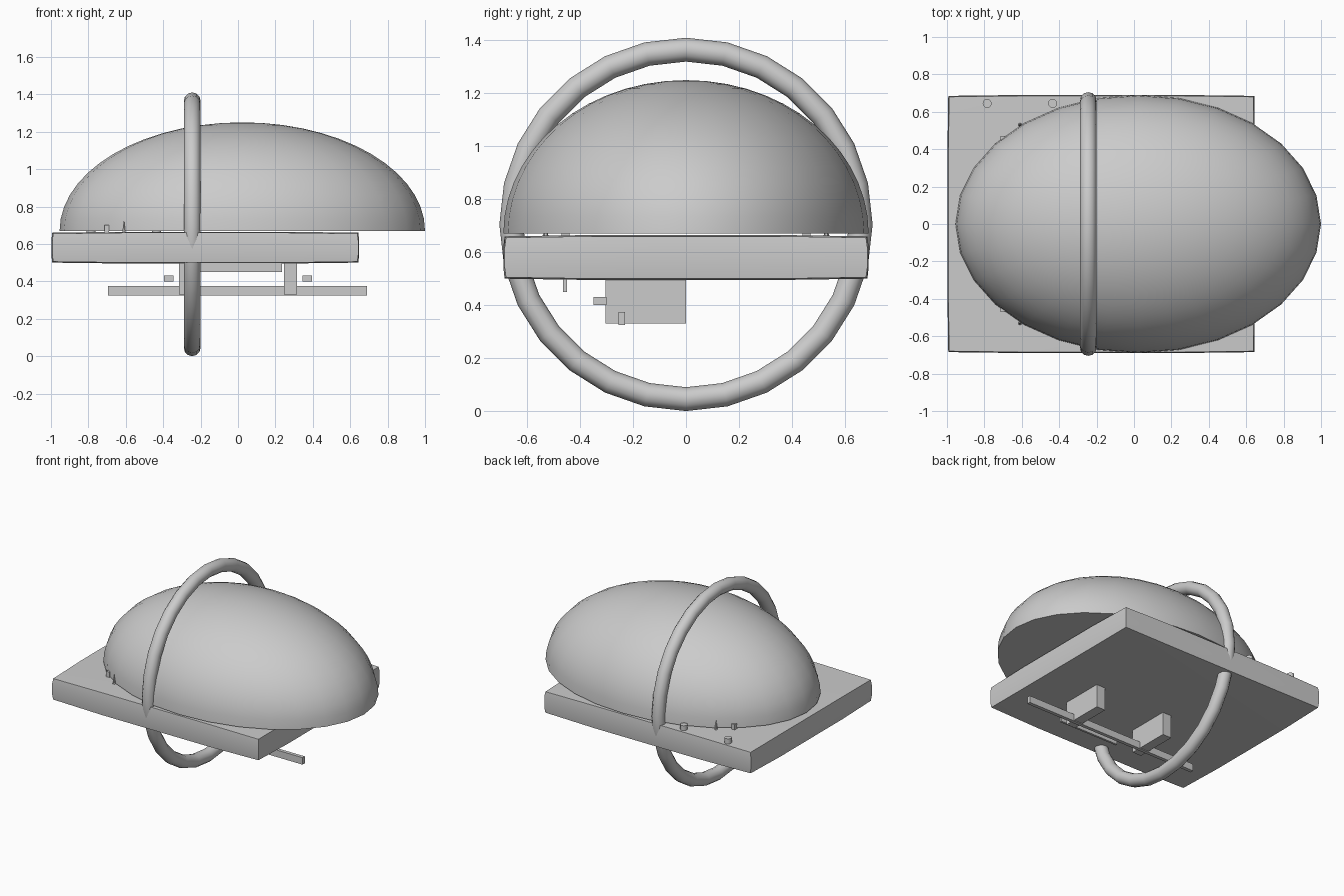
import bpy, bmesh, math
from mathutils import Vector

if "Cube" in bpy.data.objects:
    bpy.data.objects.remove(bpy.data.objects["Cube"])


def finish(bm, name, smooth=False):
    bmesh.ops.recalc_face_normals(bm, faces=bm.faces)
    me = bpy.data.meshes.new(name)
    bm.to_mesh(me)
    bm.free()
    ob = bpy.data.objects.new(name, me)
    bpy.context.collection.objects.link(ob)
    if smooth:
        bpy.ops.object.select_all(action='DESELECT')
        ob.select_set(True)
        bpy.context.view_layer.objects.active = ob
        bpy.ops.object.shade_smooth_by_angle(angle=math.radians(40))
    return ob


def box(name, lo, hi):
    lo, hi = Vector(lo), Vector(hi)
    bm = bmesh.new()
    bmesh.ops.create_cube(bm, size=1)
    bmesh.ops.scale(bm, vec=hi - lo, verts=bm.verts)
    bmesh.ops.translate(bm, vec=(lo + hi) / 2, verts=bm.verts)
    return finish(bm, name)


# Dome: upper half of an ellipsoid, closed underneath
bm = bmesh.new()
bmesh.ops.create_uvsphere(bm, u_segments=28, v_segments=28, radius=1)
bmesh.ops.bisect_plane(bm, geom=bm.verts[:] + bm.edges[:] + bm.faces[:], dist=1e-4,
                       plane_co=(0, 0, 0), plane_no=(0, 0, 1), clear_inner=True)
bmesh.ops.holes_fill(bm, edges=[e for e in bm.edges if e.is_boundary], sides=0)
bmesh.ops.scale(bm, vec=(0.977, 0.69, 0.58), verts=bm.verts)
bmesh.ops.translate(bm, vec=(0.023, 0, 0.67), verts=bm.verts)
finish(bm, "dome", True)

# Slab: box whose faces swell slightly around a flat middle panel
bm = bmesh.new()
bmesh.ops.create_cube(bm, size=2)
for axis in range(3):
    for side in (-0.52, 0.52):
        no = [0, 0, 0]
        no[axis] = 1
        co = [side * n for n in no]
        bmesh.ops.bisect_plane(bm, geom=bm.verts[:] + bm.edges[:] + bm.faces[:],
                               plane_co=co, plane_no=no)
size = Vector((0.813, 0.68, 0.075))
for v in bm.verts:
    inner = [abs(c) < 0.6 for c in v.co]
    p = Vector([c * s for c, s in zip(v.co, size)])
    for i in range(3):
        if not inner[i]:
            p[i] += math.copysign(0.005 * sum(inner), v.co[i])
    v.co = p + Vector((-0.175, 0, 0.58))
slab = finish(bm, "slab", True)

# Ring standing around dome and slab
R, r, N, M = 0.66, 0.045, 28, 12
bm = bmesh.new()
rings = []
for i in range(N):
    a = 2 * math.pi * i / N
    row = []
    for j in range(M):
        b = 2 * math.pi * j / M
        d = R + r * math.cos(b)
        row.append(bm.verts.new((-0.245 + r * math.sin(b), d * math.sin(a), 0.705 + d * math.cos(a))))
    rings.append(row)
for i in range(N):
    for j in range(M):
        n, k = (i + 1) % N, (j + 1) % M
        bm.faces.new((rings[i][j], rings[n][j], rings[n][k], rings[i][k]))
finish(bm, "ring", True)

# Underside: two brackets with knobs, a cross bar and a thin lip
for s, side in ((-1, "left"), (1, "right")):
    box(side + "_bracket", (s * 0.28 - 0.035, -0.305, 0.33), (s * 0.28 + 0.035, 0, 0.51))
    box(side + "_knob", (s * 0.37 - 0.026, -0.35, 0.40), (s * 0.37 + 0.026, -0.30, 0.43))
box("cross_bar", (-0.695, -0.255, 0.325), (0.69, -0.23, 0.375))
box("front_lip", (-0.235, -0.465, 0.45), (0.235, -0.45, 0.51))

# Small details on the slab top
for s, side in ((-1, "front"), (1, "back")):
    box(side + "_block", (-0.715, s * 0.455 - 0.015, 0.65), (-0.69, s * 0.455 + 0.015, 0.70))
    bm = bmesh.new()
    bmesh.ops.create_cone(bm, cap_ends=True, segments=6, radius1=0.012, radius2=0, depth=0.08)
    bmesh.ops.translate(bm, vec=(-0.61, s * 0.53, 0.69), verts=bm.verts)
    finish(bm, side + "_fin")
for i, x in enumerate((-0.785, -0.435)):
    bm = bmesh.new()
    bmesh.ops.create_cone(bm, cap_ends=True, segments=12, radius1=0.024, radius2=0.024, depth=0.04)
    bmesh.ops.translate(bm, vec=(x, 0.645, 0.675), verts=bm.verts)
    finish(bm, f"stud_{i + 1}", True)
